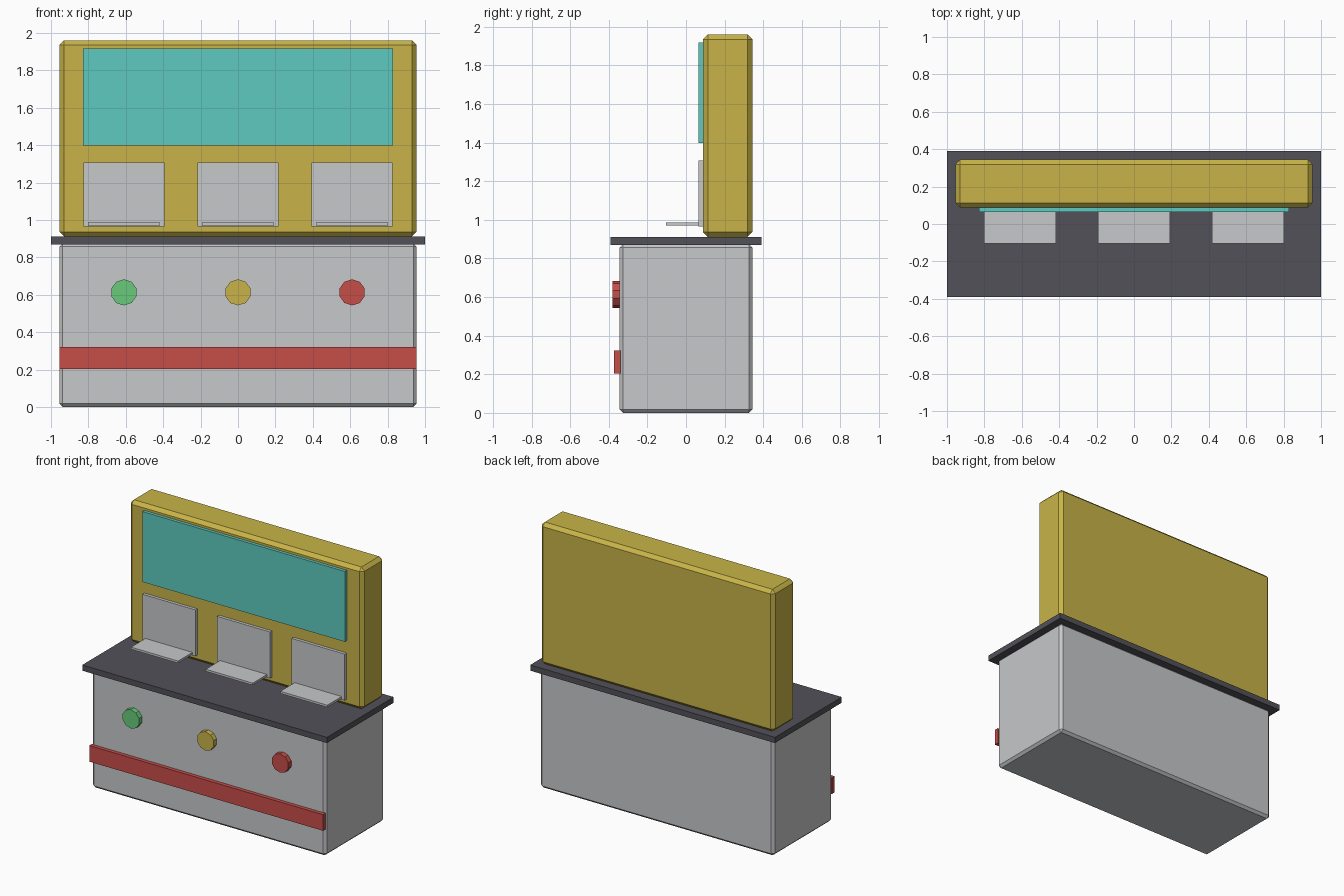
import bpy
import math

if "Cube" in bpy.data.objects:
    bpy.data.objects.remove(bpy.data.objects["Cube"])


def material(name, rgb):
    m = bpy.data.materials.new(name)
    lin = [((c / 255 + 0.055) / 1.055) ** 2.4 for c in rgb]
    m.diffuse_color = (*lin, 1)
    m.use_nodes = True
    m.node_tree.nodes["Principled BSDF"].inputs["Base Color"].default_value = m.diffuse_color
    return m


GREY = material("light grey", (199, 200, 202))
DARK = material("charcoal", (82, 81, 88))
YELLOW = material("mustard yellow", (200, 180, 72))
TEAL = material("teal", (95, 202, 193))
RED = material("red", (198, 77, 72))
GREEN = material("green", (104, 202, 122))


def box(name, mat, x, y, z, bevel=0):
    """Box from (min, max) ranges, with an optional flat chamfer."""
    centre = [(a + b) / 2 for a, b in (x, y, z)]
    bpy.ops.mesh.primitive_cube_add(size=1, location=centre)
    o = bpy.context.object
    o.name = name
    o.scale = [b - a for a, b in (x, y, z)]
    bpy.ops.object.transform_apply(location=False, rotation=False, scale=True)
    o.data.materials.append(mat)
    if bevel:
        mod = o.modifiers.new("chamfer", 'BEVEL')
        mod.width = bevel
        mod.segments = 1
    return o


# Cabinet, worktop and upright back unit
box("cabinet", GREY, (-0.955, 0.955), (-0.344, 0.344), (0, 0.875), 0.018)
box("worktop", DARK, (-1, 1), (-0.39, 0.39), (0.87, 0.912))
box("back_unit", YELLOW, (-0.955, 0.955), (0.088, 0.344), (0.912, 1.96), 0.025)

# Display panel on the back unit and stripe along the cabinet
box("display_panel", TEAL, (-0.828, 0.828), (0.065, 0.095), (1.398, 1.918))
box("front_stripe", RED, (-0.955, 0.955), (-0.372, -0.34), (0.203, 0.322))

# Three stations: dispenser plate, tray and ten-sided button
for side, cx, colour in (("left", -0.61, GREEN), ("middle", 0, YELLOW), ("right", 0.61, RED)):
    box(side + "_dispenser_plate", GREY, (cx - 0.217, cx + 0.217), (0.065, 0.095), (0.965, 1.307))
    box(side + "_tray", GREY, (cx - 0.192, cx + 0.192), (-0.103, 0.07), (0.971, 0.987))
    bpy.ops.mesh.primitive_cylinder_add(vertices=10, radius=0.07, depth=0.04,
                                        location=(cx, -0.36, 0.613),
                                        rotation=(math.pi / 2, 0, 0))
    button = bpy.context.object
    button.name = side + "_button"
    button.data.materials.append(colour)
